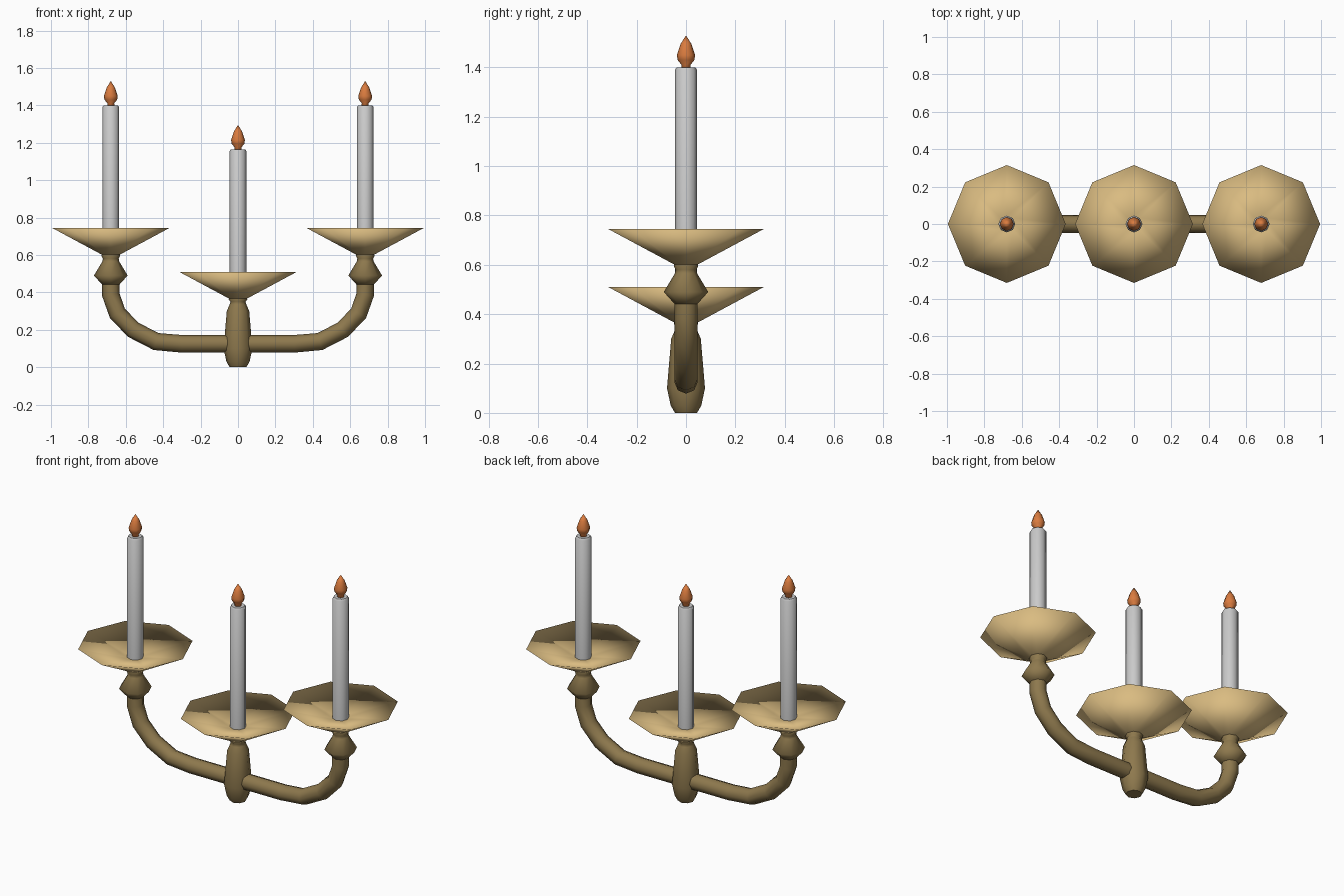
import bpy, bmesh, math

if "Cube" in bpy.data.objects:
    bpy.data.objects.remove(bpy.data.objects["Cube"])

SIDES = 8
ARM_X = 0.68


def material(name, rgb):
    m = bpy.data.materials.new(name)
    m.diffuse_color = (*rgb, 1)
    m.use_nodes = True
    m.node_tree.nodes["Principled BSDF"].inputs["Base Color"].default_value = m.diffuse_color
    return m


dark_brass = material("dark_brass", (0.27, 0.19, 0.075))
light_brass = material("light_brass", (0.70, 0.50, 0.22))
orange = material("flame_orange", (0.70, 0.20, 0.05))


def lathe(name, profile, x, z, mat=None, sharp=None):
    """Turn (radius, height) points, listed bottom to top, into an 8-sided solid."""
    bm = bmesh.new()
    rings = []
    for r, h in profile:
        if r == 0:
            rings.append([bm.verts.new((0, 0, h))] * SIDES)
        else:
            rings.append([bm.verts.new((r * math.cos(math.tau * i / SIDES),
                                        r * math.sin(math.tau * i / SIDES), h))
                          for i in range(SIDES)])
    for a, b in zip(rings, rings[1:]):
        for i in range(SIDES):
            j = (i + 1) % SIDES
            bm.faces.new(list(dict.fromkeys((a[i], a[j], b[j], b[i]))))
    if profile[0][0]:
        bm.faces.new(rings[0][::-1])
    if profile[-1][0]:
        bm.faces.new(rings[-1])
    bmesh.ops.recalc_face_normals(bm, faces=bm.faces[:])
    for f in bm.faces:
        f.smooth = True
    if sharp:
        for e in bm.edges:
            if e.calc_face_angle(0) > math.radians(sharp):
                e.smooth = False
    me = bpy.data.meshes.new(name)
    bm.to_mesh(me)
    bm.free()
    ob = bpy.data.objects.new(name, me)
    bpy.context.collection.objects.link(ob)
    ob.location = (x, 0, z)
    if mat:
        me.materials.append(mat)
    return ob


# Profiles; heights of dish, candle and flame are measured from the dish rim
DISH = [(0.045, -0.145), (0.315, 0), (0.045, -0.07)]
CANDLE = [(0.045, -0.11), (0.045, 0.645), (0.038, 0.655)]
FLAME = [(0.02, 0.645), (0.018, 0.665), (0.034, 0.685), (0.037, 0.705),
         (0.022, 0.75), (0, 0.785)]
BODY = [(0.045, 0), (0.062, 0.03), (0.077, 0.10), (0.06, 0.30),
        (0.045, 0.335), (0.04, 0.35), (0.05, 0.362), (0.045, 0.375)]
KNOB = [(0.045, 0.44), (0.09, 0.49), (0.045, 0.565), (0.042, 0.58),
        (0.05, 0.595), (0.045, 0.61)]
ARM = [(0, 0.125), (0.30, 0.125), (0.438, 0.137), (0.56, 0.20),
       (0.645, 0.288), (ARM_X, 0.388), (ARM_X, 0.48)]

# Central body
lathe("centre_body", BODY, 0, 0, dark_brass, 60)

# Dish, candle and flame at each of the three places
for side, x, rim in (("left", -ARM_X, 0.745), ("centre", 0, 0.51), ("right", ARM_X, 0.745)):
    lathe(side + "_dish", DISH, x, rim, light_brass)
    lathe(side + "_candle", CANDLE, x, rim, None, 50)
    lathe(side + "_flame", FLAME, x, rim, orange)

# Curved side arms with knobs
for side, s in (("left", -1), ("right", 1)):
    lathe(side + "_knob", KNOB, s * ARM_X, 0, dark_brass)
    cu = bpy.data.curves.new(side + "_arm", 'CURVE')
    cu.dimensions = '3D'
    cu.bevel_depth = 0.047
    cu.bevel_resolution = 2
    cu.use_fill_caps = True
    sp = cu.splines.new('POLY')
    sp.points.add(len(ARM) - 1)
    for p, (x, z) in zip(sp.points, ARM):
        p.co = (s * x, 0, z, 1)
    sp.use_smooth = True
    cu.materials.append(dark_brass)
    bpy.context.collection.objects.link(bpy.data.objects.new(side + "_arm", cu))
